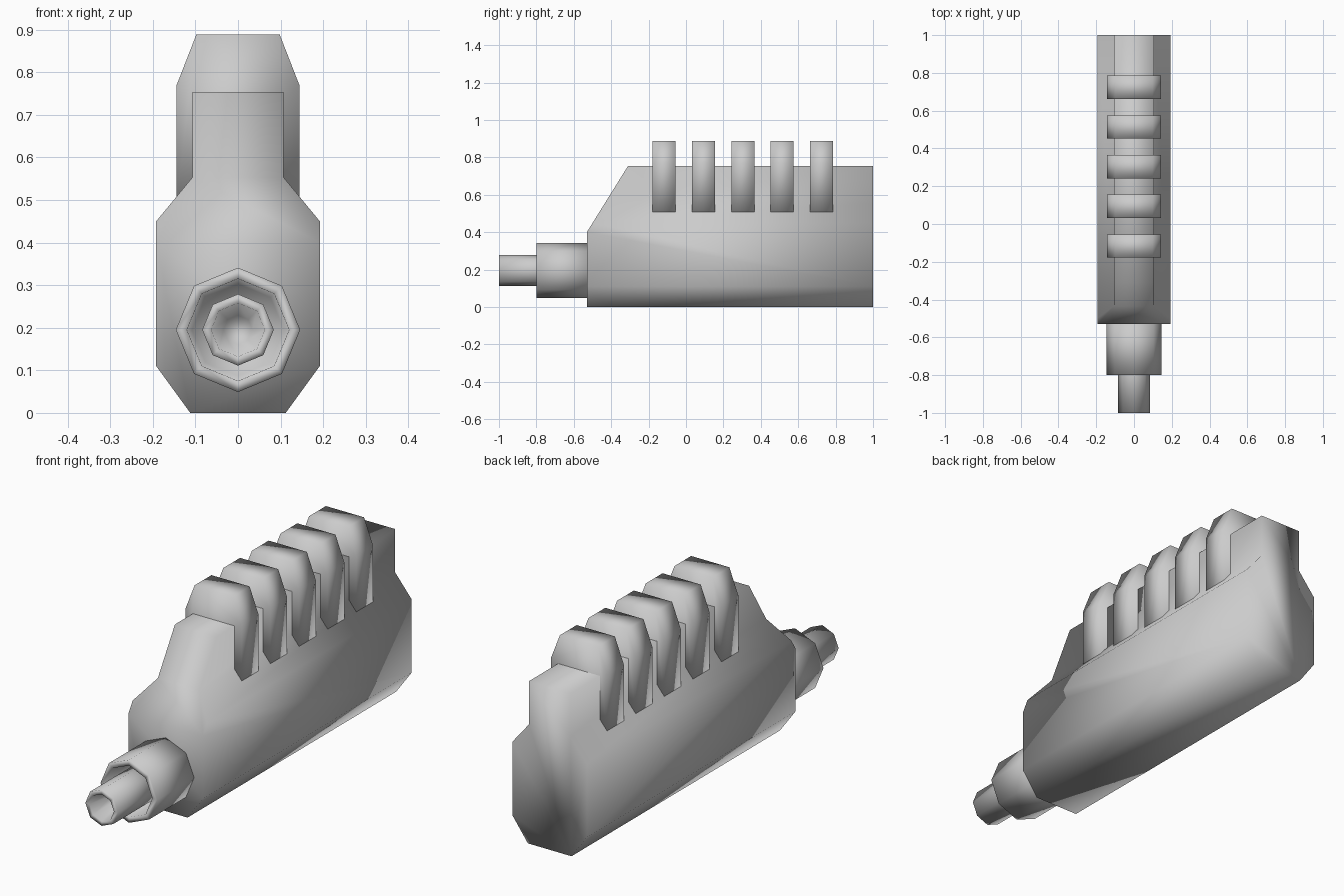
import bpy, bmesh, math
from mathutils import Vector

if "Cube" in bpy.data.objects:
    bpy.data.objects.remove(bpy.data.objects["Cube"])


def finish(name, bm):
    bmesh.ops.recalc_face_normals(bm, faces=bm.faces[:])
    mesh = bpy.data.meshes.new(name)
    bm.to_mesh(mesh)
    bm.free()
    mesh.shade_smooth()
    obj = bpy.data.objects.new(name, mesh)
    bpy.context.collection.objects.link(obj)
    return obj


def extruded(half_profile, y0, y1):
    """Mirror a right-hand (x, z) outline and extrude it along y."""
    outline = half_profile + [(-x, z) for x, z in reversed(half_profile)]
    bm = bmesh.new()
    face = bm.faces.new([bm.verts.new((x, y0, z)) for x, z in outline])
    ext = bmesh.ops.extrude_face_region(bm, geom=[face], use_keep_orig=True)
    moved = [g for g in ext["geom"] if isinstance(g, bmesh.types.BMVert)]
    bmesh.ops.translate(bm, verts=moved, vec=(0, y1 - y0, 0))
    return bm


def lathe(name, profile, z, sides=8):
    """Revolve an (r, y) profile about the y direction, capping both ends."""
    bm = bmesh.new()
    rings = []
    for r, y in profile:
        angles = [2 * math.pi * i / sides for i in range(sides)]
        rings.append([bm.verts.new((r * math.sin(a), y, z + r * math.cos(a))) for a in angles])
    for a, b in zip(rings, rings[1:]):
        for i in range(sides):
            j = (i + 1) % sides
            bm.faces.new((a[i], a[j], b[j], b[i]))
    bm.faces.new(rings[0])
    bm.faces.new(rings[-1])
    return finish(name, bm)


# Main housing, with the upper front sliced to a slope
body = extruded([(0.112, 0), (0.192, 0.11), (0.192, 0.45), (0.107, 0.553), (0.107, 0.754)], -0.53, 1.0)
cut = bmesh.ops.bisect_plane(body, geom=body.verts[:] + body.edges[:] + body.faces[:],
                             plane_co=(0, -0.53, 0.40),
                             plane_no=Vector((0, -0.354, 0.22)).normalized(), clear_outer=True)
edges = [g for g in cut["geom_cut"] if isinstance(g, bmesh.types.BMEdge)]
bmesh.ops.holes_fill(body, edges=[e for e in edges if e.is_boundary], sides=0)
finish("housing", body)

# Row of ribs saddling the top
for i in range(5):
    y = -0.178 + 0.21 * i
    finish(f"top_rib_{i + 1}", extruded([(0.144, 0.495), (0.144, 0.77), (0.098, 0.888)], y, y + 0.123))

# Octagonal outer sleeve with a recessed mouth, and the thinner barrel inside it
lathe("barrel_sleeve", [(0.146, -0.50), (0.146, -0.80), (0.12, -0.80), (0.108, -0.66)], 0.195)
lathe("barrel", [(0.084, -0.60), (0.084, -1.0), (0.063, -1.0), (0.034, -0.87)], 0.195)
